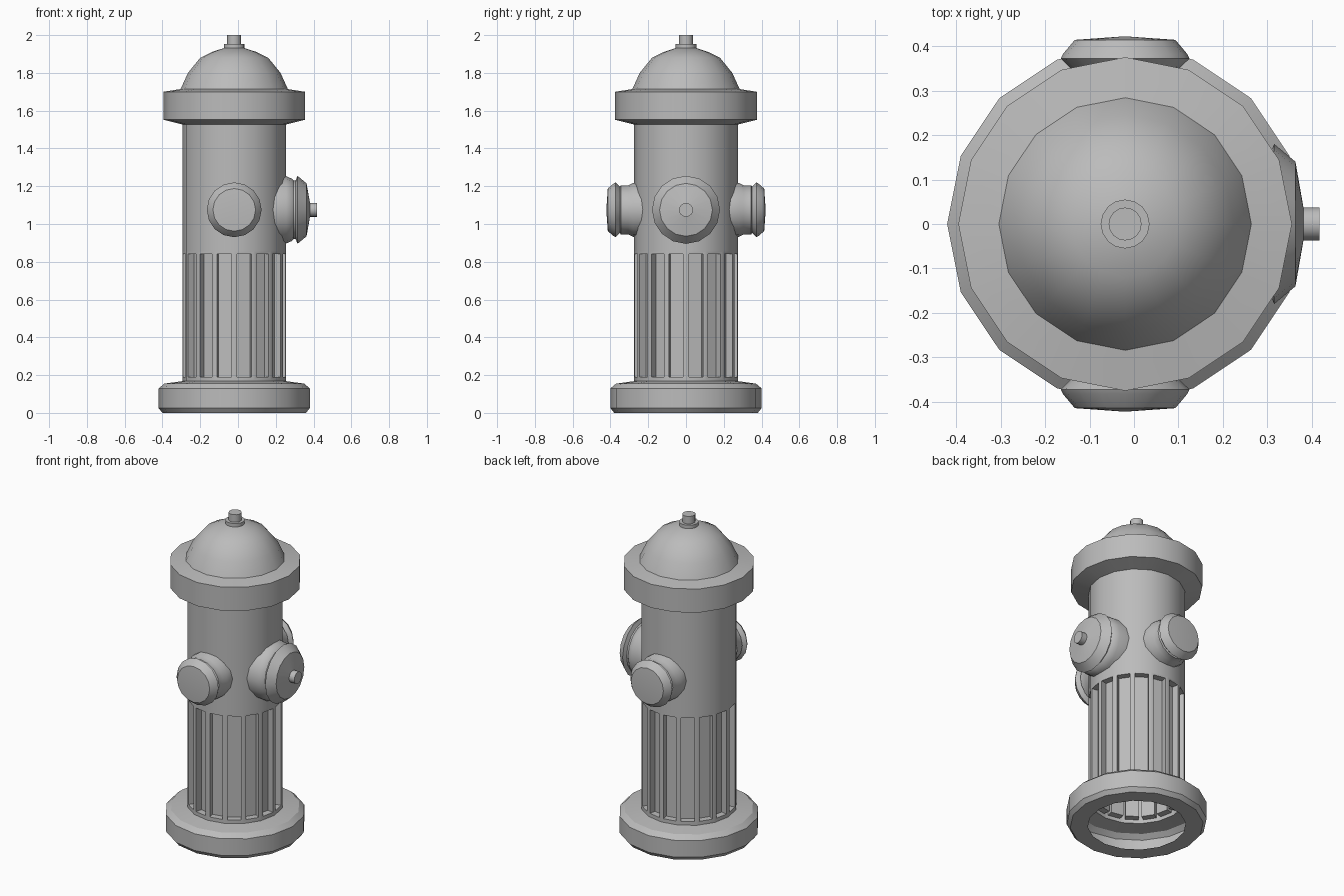
import bpy, bmesh, math
from mathutils import Matrix, Vector

cube = bpy.data.objects.get("Cube")
if cube:
    bpy.data.objects.remove(cube)

SIDES = 16
AXIS_X = -0.02
NOZZLE_Z = 1.075

iron = bpy.data.materials.new("grey_iron")
iron.use_nodes = True
iron.diffuse_color = (0.5, 0.5, 0.5, 1)
iron.node_tree.nodes["Principled BSDF"].inputs["Base Color"].default_value = (0.5, 0.5, 0.5, 1)


def lathe(profile):
    """Spin (radius, height) points around z; zero radius makes a pole."""
    bm = bmesh.new()
    rings = []
    for r, z in profile:
        if r == 0:
            rings.append([bm.verts.new((0, 0, z))] * SIDES)
        else:
            angles = [math.tau * i / SIDES for i in range(SIDES)]
            rings.append([bm.verts.new((r * math.cos(a), r * math.sin(a), z)) for a in angles])
    for low, high in zip(rings, rings[1:]):
        for i in range(SIDES):
            j = (i + 1) % SIDES
            corners = [low[i], low[j], high[j], high[i]]
            bm.faces.new(list(dict.fromkeys(corners)))
    bm.normal_update()
    return bm


def finish(name, bm, matrix=Matrix()):
    mesh = bpy.data.meshes.new(name)
    bm.transform(Matrix.Translation((AXIS_X, 0, 0)) @ matrix)
    bm.to_mesh(mesh)
    bm.free()
    mesh.materials.append(iron)
    obj = bpy.data.objects.new(name, mesh)
    bpy.context.collection.objects.link(obj)
    bpy.ops.object.select_all(action='DESELECT')
    obj.select_set(True)
    bpy.context.view_layer.objects.active = obj
    bpy.ops.object.shade_smooth_by_angle(angle=math.radians(29))
    return obj


# Hollow foot ring, open underneath
finish("base", lathe([(0.28, 0), (0.38, 0), (0.4, 0.025), (0.4, 0.13),
                      (0.37, 0.155), (0.275, 0.168)]))

# Barrel with one recessed flute per side
barrel = lathe([(0.275, 0.168), (0.275, 0.176), (0.275, 0.857), (0.275, 1.53)])
flutes = [f for f in barrel.faces if 0.4 < f.calc_center_median().z < 0.6]
bmesh.ops.inset_individual(barrel, faces=flutes, thickness=0.021)
for face in bmesh.ops.extrude_discrete_faces(barrel, faces=flutes)["faces"]:
    face.normal_update()
    bmesh.ops.translate(barrel, verts=face.verts, vec=face.normal * -0.04)
finish("barrel", barrel)

# Bonnet: wide flange, dome and operating nut
finish("flange", lathe([(0.275, 1.527), (0.375, 1.552), (0.375, 1.7), (0.28, 1.715)]))
finish("dome", lathe([(0.285, 1.712), (0.245, 1.8), (0.18, 1.88),
                      (0.12, 1.91), (0.05, 1.933), (0, 1.933)]))
finish("nut", lathe([(0.055, 1.925), (0.055, 1.953), (0.037, 1.953),
                     (0.037, 2), (0, 2)]))


# Nozzles: neck, groove and tapered cap, spun along the outward direction
def nozzle(name, profile, direction):
    turn = Vector(direction).to_track_quat('Z', 'Y').to_matrix().to_4x4()
    finish(name, lathe(profile), Matrix.Translation((0, 0, NOZZLE_Z)) @ turn)


hose = [(0.143, 0.2), (0.143, 0.28), (0.13, 0.305), (0.13, 0.345), (0.122, 0.35),
        (0.145, 0.372), (0.14, 0.382), (0.113, 0.414), (0, 0.422)]
nozzle("front_nozzle", hose, (0, -1, 0))
nozzle("back_nozzle", hose, (0, 1, 0))

pumper = [(0.178, 0.18), (0.178, 0.275), (0.165, 0.305), (0.155, 0.315), (0.155, 0.325),
          (0.18, 0.335), (0.14, 0.383), (0.037, 0.401), (0.037, 0.437), (0, 0.437)]
nozzle("left_nozzle", pumper, (1, 0, 0))
